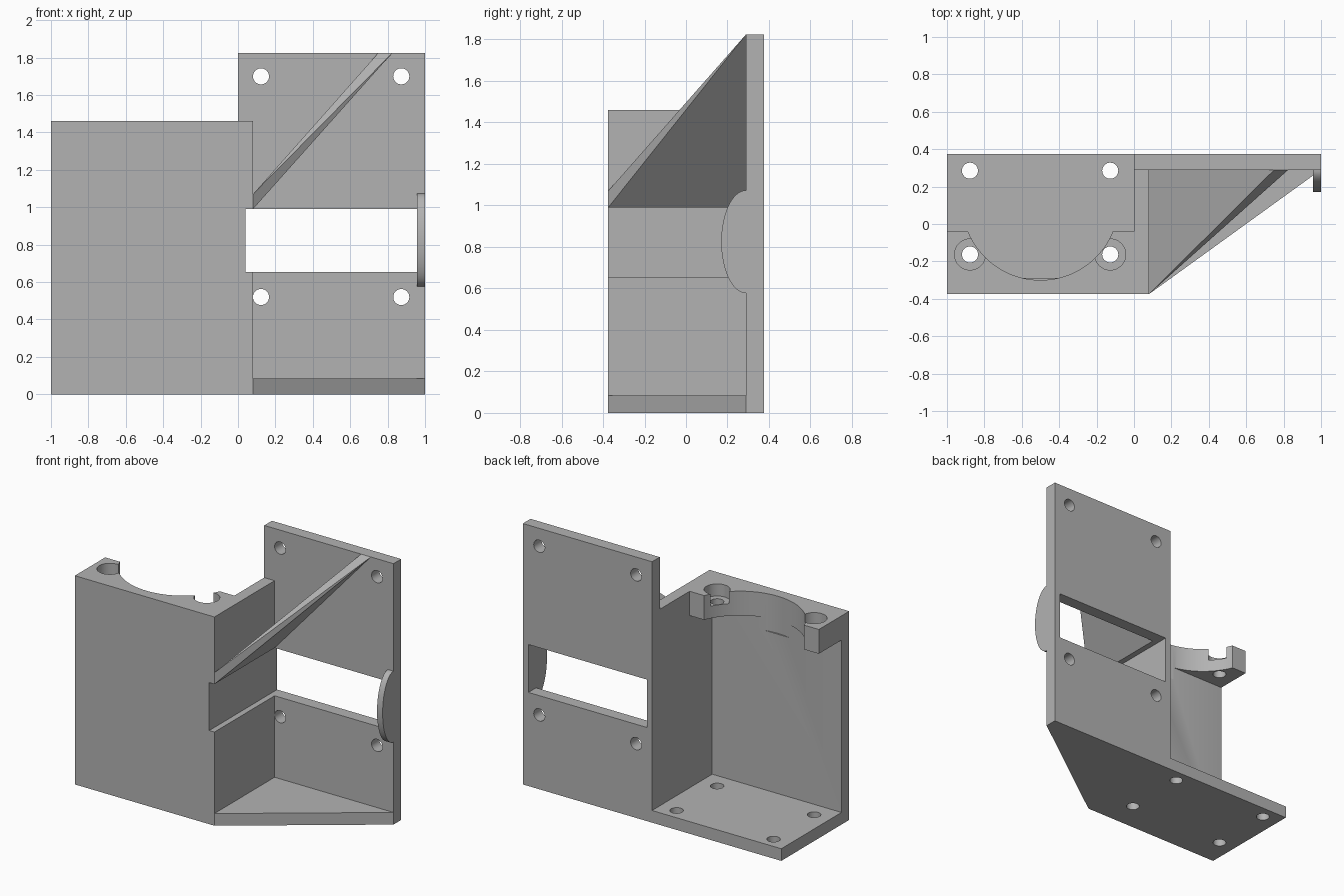
import bpy, bmesh
from math import cos, sin, pi

old = bpy.data.objects.get("Cube")
if old:
    bpy.data.objects.remove(old, do_unlink=True)

grey = bpy.data.materials.new("plain_grey")
grey.use_nodes = True
grey.diffuse_color = (0.45, 0.45, 0.45, 1)
grey.node_tree.nodes["Principled BSDF"].inputs["Base Color"].default_value = (0.45, 0.45, 0.45, 1)


def finish(name, bm):
    bmesh.ops.recalc_face_normals(bm, faces=bm.faces)
    mesh = bpy.data.meshes.new(name)
    bm.to_mesh(mesh)
    bm.free()
    mesh.materials.append(grey)
    obj = bpy.data.objects.new(name, mesh)
    bpy.context.collection.objects.link(obj)
    return obj


def prism(name, outline, low, high, axis="z"):
    """Extrude a closed outline along an axis."""
    place = {"z": lambda a, b, c: (a, b, c),
             "y": lambda a, b, c: (a, c, b),
             "x": lambda a, b, c: (c, a, b)}[axis]
    bm = bmesh.new()
    rings = [[bm.verts.new(place(a, b, c)) for a, b in outline] for c in (low, high)]
    bm.faces.new(rings[0])
    bm.faces.new(rings[1])
    n = len(outline)
    for i in range(n):
        j = (i + 1) % n
        bm.faces.new((rings[0][i], rings[0][j], rings[1][j], rings[1][i]))
    return finish(name, bm)


def rect(a0, a1, b0, b1):
    return [(a0, b0), (a1, b0), (a1, b1), (a0, b1)]


def oval(a, b, ra, rb=None, n=32):
    rb = rb or ra
    return [(a + ra * cos(2 * pi * i / n), b + rb * sin(2 * pi * i / n)) for i in range(n)]


def combine(target, tools, operation):
    """Bake boolean tools into the target and remove them."""
    for tool in tools:
        mod = target.modifiers.new(operation, "BOOLEAN")
        mod.operation, mod.solver, mod.object = operation, "EXACT", tool
        graph = bpy.context.evaluated_depsgraph_get()
        baked = bpy.data.meshes.new_from_object(target.evaluated_get(graph))
        target.modifiers.clear()
        target.data = baked
        bpy.data.objects.remove(tool, do_unlink=True)


FRONT, INNER, PLATE, BACK = -0.375, -0.29, 0.29, 0.375
TOP, BOX_TOP, FLOOR = 1.825, 1.46, 0.085
WALL = 0.08

# Front wall and partition
bracket = prism("bracket", [(-1, FRONT), (WALL, FRONT), (WALL, BACK), (0, BACK),
                            (0, INNER), (-1, INNER)], 0, BOX_TOP)

# Floor with its tapered wing, tall mounting plate, upper flange
floor = prism("floor", [(-1, FRONT), (WALL, FRONT), (1, PLATE), (1, BACK), (-1, BACK)], 0, FLOOR)
plate = prism("mounting_plate", rect(0, 1, PLATE, BACK), 0, TOP)
flange = prism("upper_flange", rect(-1, 0.04, FRONT, -0.04), 1.29, BOX_TOP)
combine(bracket, [floor, plate, flange], "UNION")

# Rounded guard beside the window
guard = prism("window_guard", oval(PLATE, 0.825, 0.12, 0.248, 64), 0.957, 1, "x")
trim = prism("guard_trim", rect(0.9, 1.1, 0.33, 0.6), 0, 2)
combine(guard, [trim], "DIFFERENCE")

# Window through the plate and the partition's outer half
cutters = [prism("window_cutter", rect(0.04, 0.957, 0.655, 0.99), -0.6, 0.6, "y")]

# Round recess and counterbores in the flange
cutters.append(prism("recess_cutter", oval(-0.5, 0.118, 0.418, n=96), 1.2, 1.6))
for x in (-0.877, -0.127):
    cutters.append(prism("counterbore_cutter", oval(x, -0.163, 0.083), 1.375, 1.6))
    for y in (-0.163, 0.285):
        cutters.append(prism("bolt_cutter", oval(x, y, 0.043), -0.1, 1.6))

# Screw holes in the plate
for x in (0.123, 0.873):
    for z in (0.52, 1.70):
        cutters.append(prism("screw_cutter", oval(x, z, 0.043), 0.2, 0.5, "y"))
combine(bracket, cutters, "DIFFERENCE")
combine(bracket, [guard], "UNION")

# Sloping brace between partition and plate
bm = bmesh.new()
for co in [(WALL, FRONT, 0.99), (WALL, FRONT, 1.07), (WALL, PLATE, 0.99),
           (WALL, PLATE, 1.07), (0.75, PLATE, TOP), (0.825, PLATE, TOP)]:
    bm.verts.new(co)
bmesh.ops.convex_hull(bm, input=bm.verts)
bmesh.ops.dissolve_limit(bm, angle_limit=0.01, verts=bm.verts, edges=bm.edges)
brace = finish("sloping_brace", bm)

# Merge flat neighbours and smooth the round holes
bm = bmesh.new()
bm.from_mesh(bracket.data)
bmesh.ops.remove_doubles(bm, verts=bm.verts, dist=0.0001)
bmesh.ops.dissolve_limit(bm, angle_limit=0.01, verts=bm.verts, edges=bm.edges)
bm.to_mesh(bracket.data)
bm.free()
bpy.ops.object.select_all(action="DESELECT")
bracket.select_set(True)
bpy.context.view_layer.objects.active = bracket
bpy.ops.object.shade_smooth_by_angle(angle=0.5)
